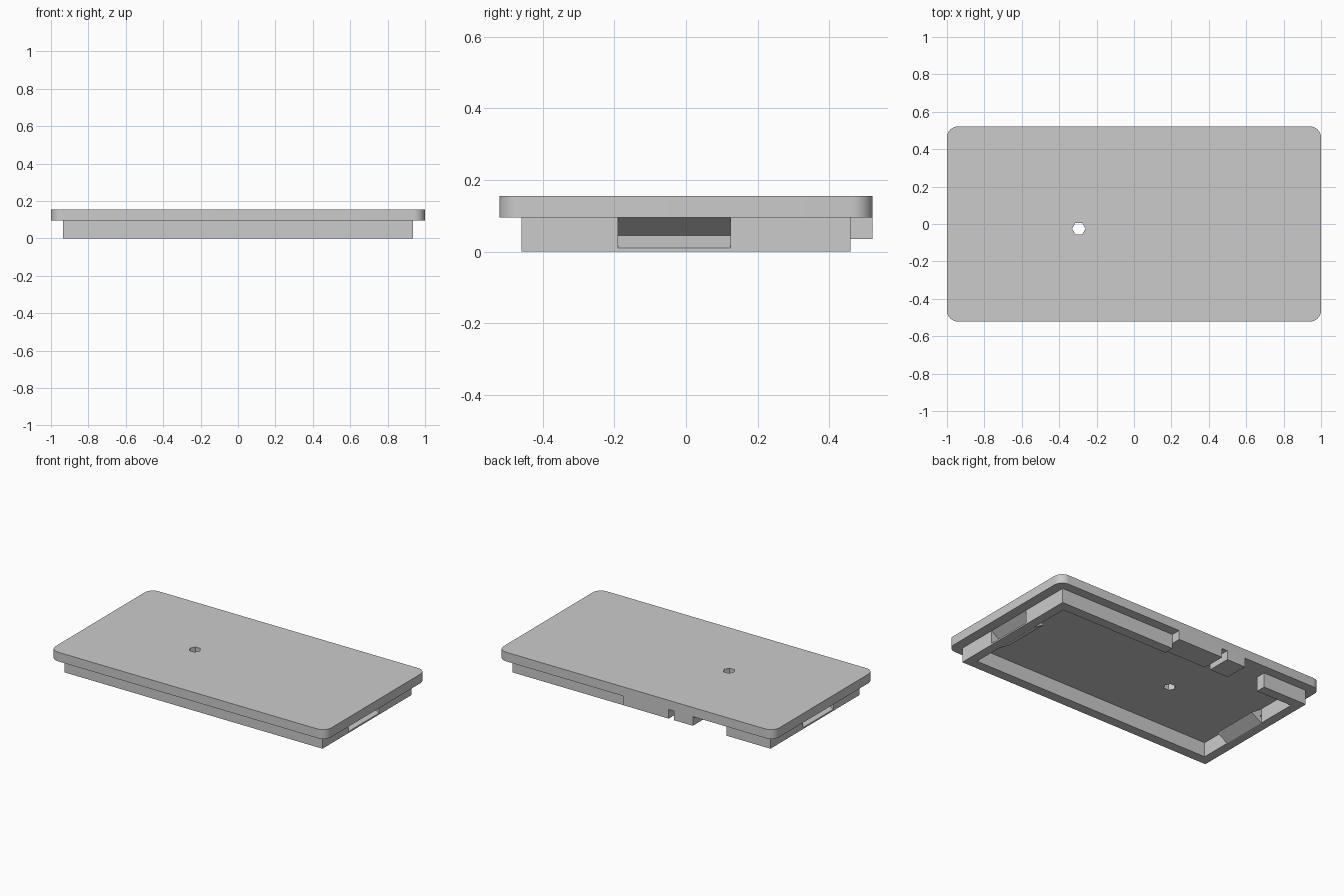
import bpy, bmesh
from math import cos, sin, pi
from mathutils import Matrix

cube = bpy.data.objects.get("Cube")
if cube:
    bpy.data.objects.remove(cube, do_unlink=True)

grey = bpy.data.materials.new("light_grey")
grey.use_nodes = True
colour = (0.6, 0.6, 0.6, 1)
grey.diffuse_color = colour
grey.node_tree.nodes["Principled BSDF"].inputs["Base Color"].default_value = colour

PLATE_Z, TOP_Z = 0.095, 0.155
OUT_X, IN_X = 0.935, 0.875
OUT_Y, IN_Y = 0.46, 0.395
NOTCH = (-0.19, 0.125)


def finish(name, bm):
    bmesh.ops.recalc_face_normals(bm, faces=bm.faces)
    mesh = bpy.data.meshes.new(name)
    bm.to_mesh(mesh)
    bm.free()
    mesh.materials.append(grey)
    obj = bpy.data.objects.new(name, mesh)
    bpy.context.collection.objects.link(obj)
    return obj


def box(name, x, y, z):
    bm = bmesh.new()
    size = [b - a for a, b in (x, y, z)]
    mid = [(a + b) / 2 for a, b in (x, y, z)]
    bmesh.ops.create_cube(bm, size=1, matrix=Matrix.Translation(mid) @ Matrix.Diagonal((*size, 1)))
    return finish(name, bm)


def prism(name, points, offset):
    bm = bmesh.new()
    face = bm.faces.new([bm.verts.new(p) for p in points])
    moved = bmesh.ops.extrude_face_region(bm, geom=[face], use_keep_orig=True)["geom"]
    bmesh.ops.translate(bm, vec=offset, verts=[g for g in moved if isinstance(g, bmesh.types.BMVert)])
    return finish(name, bm)


# Rounded cover plate with a six-sided through hole
R = 0.06
outline = []
for k, (sx, sy) in enumerate([(1, 1), (-1, 1), (-1, -1), (1, -1)]):
    for i in range(9):
        a = (k + i / 8) * pi / 2
        outline.append((sx * (1 - R) + R * cos(a), sy * (0.522 - R) + R * sin(a), PLATE_Z))
plate = prism("cover_plate", outline, (0, 0, TOP_Z - PLATE_Z))
hexagon = [(-0.295 + 0.036 * cos(i * pi / 3), -0.025 + 0.036 * sin(i * pi / 3), 0) for i in range(6)]
cutter = prism("hole_cutter", hexagon, (0, 0, 0.3))
cutter.hide_render = True
cut = plate.modifiers.new("hole", 'BOOLEAN')
cut.object = cutter
cut.solver = 'EXACT'
bpy.context.view_layer.objects.active = plate
plate.select_set(True)
bpy.ops.object.modifier_apply(modifier=cut.name)
bpy.data.objects.remove(cutter, do_unlink=True)
bpy.ops.object.shade_smooth_by_angle(angle=0.5)

# Front wall and the two lengths of back wall
full = (0, PLATE_Z)
box("front_wall", (-OUT_X, OUT_X), (-OUT_Y, -IN_Y), full)
box("back_wall_left", (0.09, OUT_X), (IN_Y, OUT_Y), full)
box("back_wall_right", (-OUT_X, -0.615), (IN_Y, OUT_Y), full)

# Blocks under the back edge, flush with the plate
for name, x in (("back_block_wide", (-0.24, 0.09)), ("back_block_small", (-0.415, -0.28))):
    box(name, x, (0.365, 0.522), (0.035, PLATE_Z))

# End walls, each with a folded finger grip in the middle
fold = [(OUT_X, 0), (OUT_X, 0.01), (0.865, 0.045), (OUT_X, PLATE_Z),
        (IN_X, PLATE_Z), (0.8, 0.045), (IN_X, 0)]
for side, s in (("left", 1), ("right", -1)):
    x = sorted((s * IN_X, s * OUT_X))
    box(side + "_wall_front", x, (-IN_Y, NOTCH[0]), full)
    box(side + "_wall_back", x, (NOTCH[1], IN_Y), full)
    prism(side + "_grip", [(s * px, NOTCH[0], pz) for px, pz in fold], (0, NOTCH[1] - NOTCH[0], 0))
